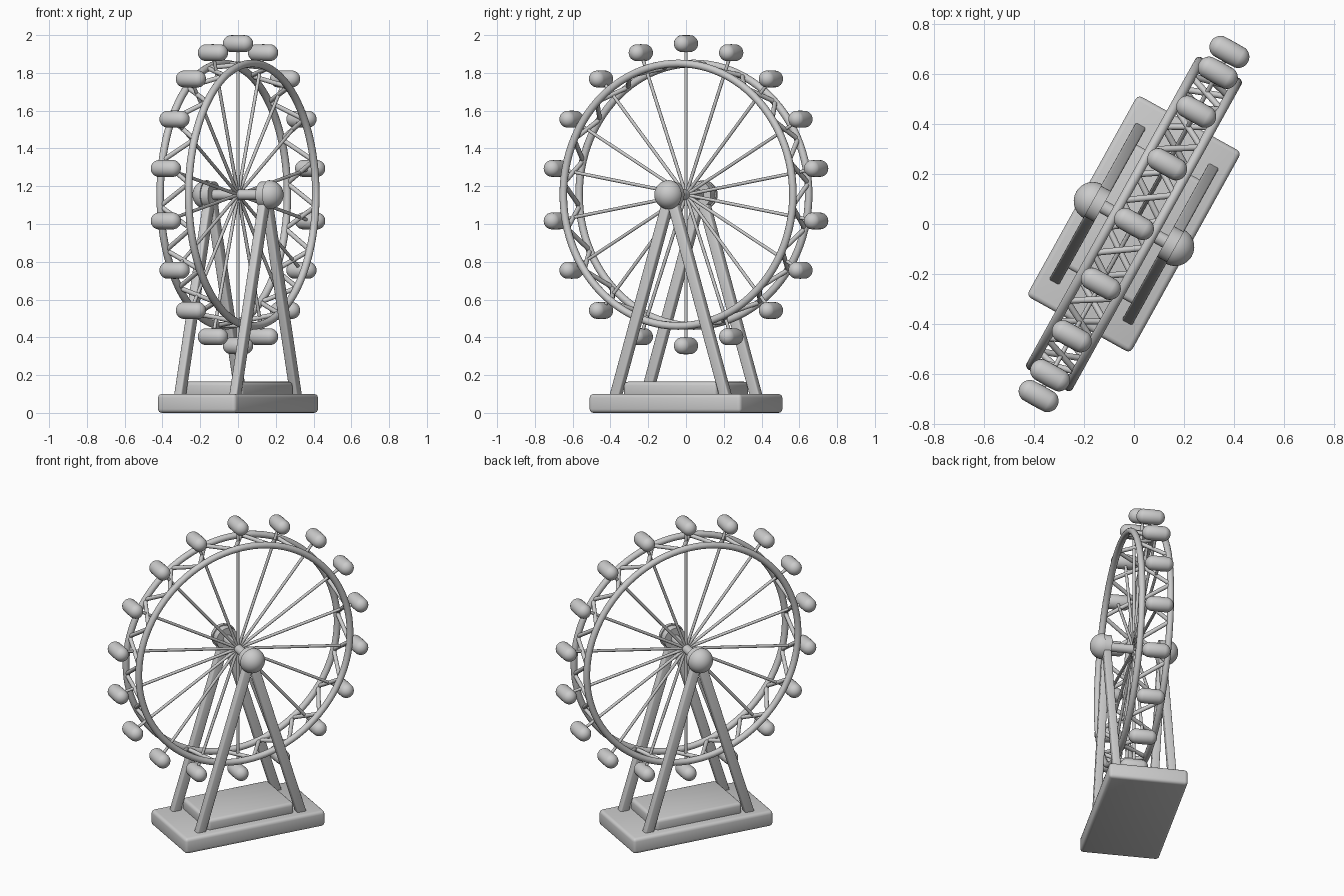
import bpy, bmesh, math
from mathutils import Matrix, Vector

if "Cube" in bpy.data.objects:
    bpy.data.objects.remove(bpy.data.objects["Cube"])

# Local frame: X = axle, Y = along the wheel plane, Z = up; everything is turned as a whole
TURN = Matrix.Rotation(math.radians(-29), 4, 'Z')
HUB = Vector((0, 0, 1.155))
RIM_R, RIM_X, CABIN_R, COUNT = 0.695, 0.086, 0.80, 18


def finish(name, bm, bevel=0.0):
    if bevel:
        bmesh.ops.bevel(bm, geom=bm.edges[:], offset=bevel, segments=3,
                        profile=0.5, affect='EDGES')
    bm.transform(TURN)
    bmesh.ops.recalc_face_normals(bm, faces=bm.faces[:])
    me = bpy.data.meshes.new(name)
    bm.to_mesh(me)
    bm.free()
    ob = bpy.data.objects.new(name, me)
    bpy.context.collection.objects.link(ob)
    bpy.ops.object.select_all(action='DESELECT')
    ob.select_set(True)
    bpy.context.view_layer.objects.active = ob
    bpy.ops.object.shade_smooth_by_angle(angle=math.radians(40))
    return ob


def rod(bm, a, b, r, seg=12):
    d = b - a
    m = Matrix.Translation((a + b) / 2) @ d.to_track_quat('Z', 'Y').to_matrix().to_4x4()
    bmesh.ops.create_cone(bm, cap_ends=True, segments=seg, radius1=r, radius2=r,
                          depth=d.length, matrix=m)


def box(bm, centre, size, rot=Matrix()):
    bmesh.ops.create_cube(bm, size=1, matrix=Matrix.Translation(centre) @ rot
                          @ Matrix.Diagonal((*size, 1)))


def on_wheel(x, r, deg):
    t = math.radians(deg)
    return HUB + Vector((x, r * math.sin(t), r * math.cos(t)))


def x_sphere(bm, r, u, v):
    return bmesh.ops.create_uvsphere(bm, u_segments=u, v_segments=v, radius=r,
                                     matrix=Matrix.Rotation(math.pi / 2, 4, 'Y'))['verts']


# Stepped base
for name, size, z in (("base", (0.475, 0.92, 0.10), 0.05),
                      ("base_step", (0.36, 0.566, 0.085), 0.1225)):
    bm = bmesh.new()
    box(bm, (0, 0, z), size)
    finish(name, bm, 0.02)

# A-frame supports, bearing discs and outer domes
for s, side in ((1, "front"), (-1, "back")):
    for k, end in ((1, "right"), (-1, "left")):
        top, foot = Vector((s * 0.167, 0, 1.165)), Vector((s * 0.167, k * 0.345, 0.05))
        d = top - foot
        bm = bmesh.new()
        box(bm, (top + foot) / 2, (0.046, 0.056, d.length),
            Matrix.Rotation(math.atan2(k * 0.345, d.z), 4, 'X'))
        finish(f"{side}_{end}_leg", bm, 0.008)
    bm = bmesh.new()
    rod(bm, HUB + Vector((s * 0.144, 0, 0)), HUB + Vector((s * 0.19, 0, 0)), 0.07, 32)
    finish(f"{side}_bearing", bm)
    bm = bmesh.new()
    for v in x_sphere(bm, 0.077, 32, 20):
        v.co.x = s * (0.188 + max(v.co.x * s, 0))
        v.co += HUB
    finish(f"{side}_dome", bm)

# Axle
bm = bmesh.new()
rod(bm, HUB - Vector((0.18, 0, 0)), HUB + Vector((0.18, 0, 0)), 0.027, 24)
finish("axle", bm)

# Twin rims
for s, side in ((1, "front"), (-1, "back")):
    bm = bmesh.new()
    n, m = 96, 14
    rings = []
    for i in range(n):
        ring = []
        for j in range(m):
            p = 2 * math.pi * j / m
            ring.append(bm.verts.new(on_wheel(s * RIM_X + 0.02 * math.sin(p),
                                              RIM_R + 0.02 * math.cos(p), 360 * i / n)))
        rings.append(ring)
    for i in range(n):
        a, b = rings[i], rings[(i + 1) % n]
        for j in range(m):
            k = (j + 1) % m
            bm.faces.new((a[j], b[j], b[k], a[k]))
    finish(f"{side}_rim", bm)

# Zigzag lattice between the rims
bm = bmesh.new()
for i in range(2 * COUNT):
    s = 1 if i % 2 == 0 else -1
    rod(bm, on_wheel(s * RIM_X, RIM_R, 10 * i - 5), on_wheel(-s * RIM_X, RIM_R, 10 * i + 5), 0.0125)
finish("rim_lattice", bm)

# Spokes running out to the cabins
bm = bmesh.new()
for i in range(COUNT):
    rod(bm, on_wheel(0, 0.01, 20 * i), on_wheel(0, CABIN_R - 0.02, 20 * i), 0.009)
finish("spokes", bm)

# Capsule cabins
for i in range(COUNT):
    bm = bmesh.new()
    for v in x_sphere(bm, 0.045, 24, 16):
        if abs(v.co.x) > 0.001:
            v.co.x += math.copysign(0.04, v.co.x)
        v.co += on_wheel(0, CABIN_R, 20 * i)
    finish(f"cabin_{i + 1}", bm)
